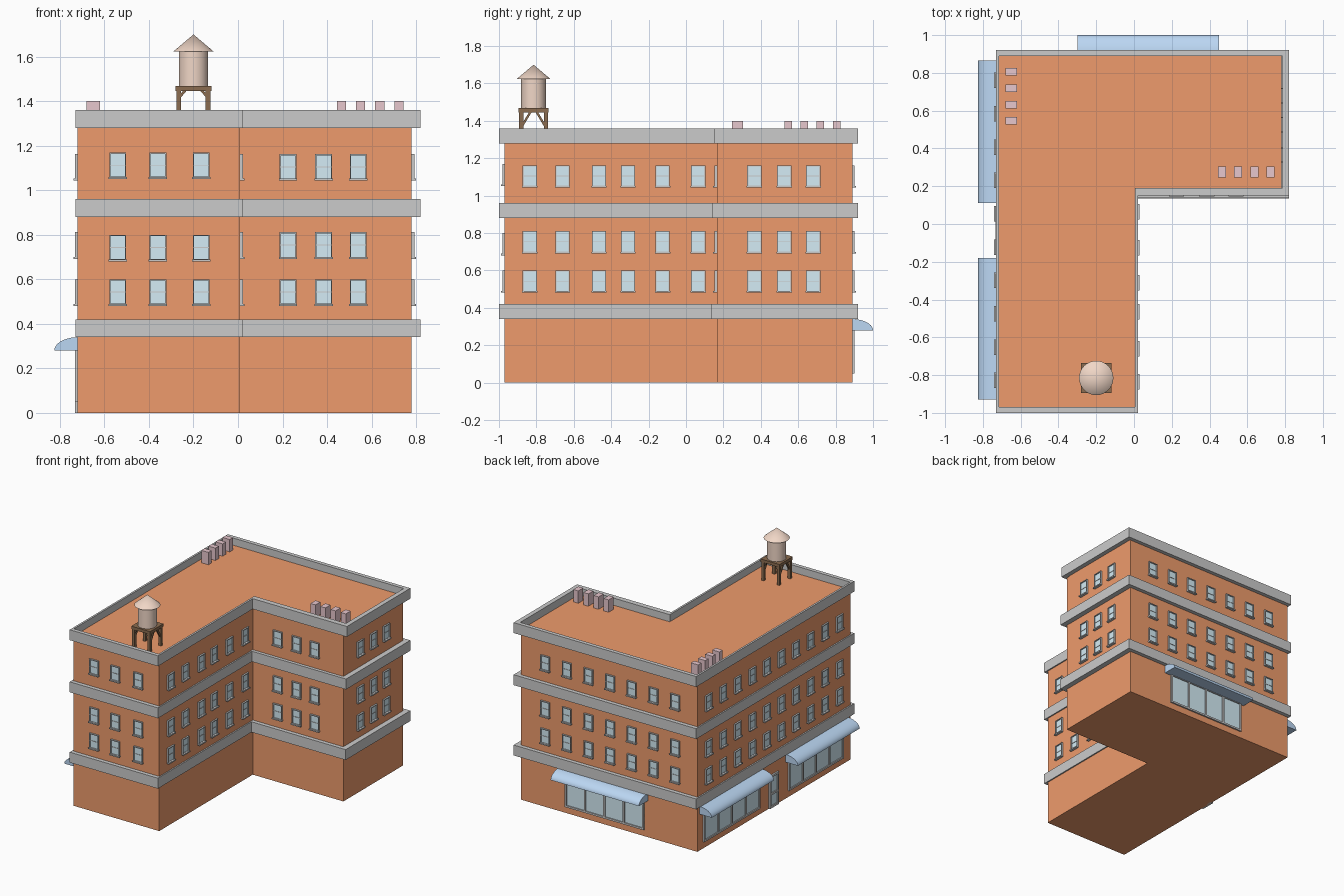
import bpy, bmesh, math
from mathutils import Vector, Matrix

if "Cube" in bpy.data.objects:
    bpy.data.objects.remove(bpy.data.objects["Cube"])


def mat(name, rgb):
    m = bpy.data.materials.new(name)
    m.diffuse_color = (*rgb, 1)
    m.use_nodes = True
    m.node_tree.nodes["Principled BSDF"].inputs["Base Color"].default_value = m.diffuse_color
    return m


BRICK = mat("brick", (0.86, 0.33, 0.15))
GLASS = mat("glass", (0.66, 0.84, 0.92))
BLUE = mat("awning_blue", (0.50, 0.68, 0.90))
PINK = mat("chimney_pink", (0.80, 0.57, 0.61))
WOOD = mat("dark_wood", (0.26, 0.15, 0.08))
TAN = mat("tank_tan", (0.88, 0.68, 0.57))


def finish(bm, name, material=None):
    bmesh.ops.recalc_face_normals(bm, faces=bm.faces[:])
    me = bpy.data.meshes.new(name)
    bm.to_mesh(me)
    bm.free()
    ob = bpy.data.objects.new(name, me)
    bpy.context.collection.objects.link(ob)
    if material:
        me.materials.append(material)
    return ob


def box(bm, a, b):
    a, b = Vector(a), Vector(b)
    size = [abs(q - p) for p, q in zip(a, b)]
    m = Matrix.Translation((a + b) / 2) @ Matrix.Diagonal((*size, 1))
    bmesh.ops.create_cube(bm, size=1, matrix=m)


def beam(bm, a, b, t):
    a, b = Vector(a), Vector(b)
    d = b - a
    m = (Matrix.Translation((a + b) / 2) @ d.to_track_quat('Z', 'Y').to_matrix().to_4x4()
         @ Matrix.Diagonal((t, t, d.length, 1)))
    bmesh.ops.create_cube(bm, size=1, matrix=m)


def ell(x0, x1, y0, y1, nx, ny):
    """L-shaped outline with its inner corner at nx, ny."""
    return [(x0, y0), (nx, y0), (nx, ny), (x1, ny), (x1, y1), (x0, y1)]


def prism(name, outline, z0, z1, material=None):
    bm = bmesh.new()
    f = bm.faces.new([bm.verts.new((x, y, z0)) for x, y in outline])
    r = bmesh.ops.extrude_face_region(bm, geom=[f])
    bmesh.ops.translate(bm, vec=(0, 0, z1 - z0),
                        verts=[v for v in r["geom"] if isinstance(v, bmesh.types.BMVert)])
    return finish(bm, name, material)


# Brick body and stone bands
prism("brick_walls", ell(-0.72, 0.78, -0.97, 0.89, 0.01, 0.165), 0, 1.305, BRICK)
prism("lower_band", ell(-0.73, 0.82, -1.0, 0.92, 0.02, 0.135), 0.34, 0.42)
prism("middle_band", ell(-0.73, 0.82, -1.0, 0.92, 0.02, 0.14), 0.88, 0.96)

# Parapet: ring between two L outlines
bm = bmesh.new()
outer = ell(-0.73, 0.82, -1.0, 0.92, 0.02, 0.15)
inner = ell(-0.715, 0.785, -0.97, 0.89, 0.005, 0.19)
rings = [[bm.verts.new((x, y, z)) for x, y in o]
         for o, z in ((outer, 1.28), (outer, 1.36), (inner, 1.36), (inner, 1.28))]
for k in range(4):
    p, q = rings[k], rings[(k + 1) % 4]
    for i in range(6):
        j = (i + 1) % 6
        bm.faces.new((p[i], p[j], q[j], q[i]))
finish(bm, "parapet")

# Walls map (along, outward, height) to world space
front = lambda y0: lambda u, n, z: (u, y0 - n, z)
back = lambda y0: lambda u, n, z: (u, y0 + n, z)
right = lambda x0: lambda u, n, z: (x0 + n, u, z)
left = lambda x0: lambda u, n, z: (x0 - n, u, z)


def glazing(fr, gl, W, u0, u1, z0, z1, t, panes=1, depth=0.012):
    """Frame with upright dividers around a glass sheet."""
    box(gl, W(u0, -0.01, z0), W(u1, 0.004, z1))
    for k in range(panes + 1):
        u = u0 + (u1 - u0 - t) * k / panes
        box(fr, W(u, -0.01, z0), W(u + t, depth, z1))
    for z in (z0, z1 - t):
        box(fr, W(u0, -0.01, z), W(u1, depth, z + t))


def windows(name, W, centres, rows):
    fr, gl = bmesh.new(), bmesh.new()
    for c in centres:
        for z0, z1 in rows:
            glazing(fr, gl, W, c - 0.038, c + 0.038, z0, z1, 0.006)
            zm = (z0 + z1) / 2
            box(fr, W(c - 0.036, -0.01, zm - 0.002), W(c + 0.036, 0.007, zm + 0.002))
            box(fr, W(c - 0.041, -0.01, z0 - 0.004), W(c + 0.041, 0.02, z0 + 0.005))
    finish(fr, name + "_window_frames")
    finish(gl, name + "_window_glass", GLASS)


ROWS = [(0.485, 0.6), (0.695, 0.812), (1.048, 1.162)]
windows("front", front(-0.97), (-0.54, -0.36, -0.165), [(0.485, 0.6), (0.685, 0.8), (1.055, 1.17)])
windows("wing_front", front(0.165), (0.225, 0.385, 0.54), ROWS)
windows("inner_right", right(0.01), (-0.835, -0.66, -0.465, -0.31, -0.125, 0.065), ROWS)
windows("wing_right", right(0.78), (0.365, 0.525, 0.68), ROWS)
windows("back", back(0.89), [0.57 - 0.184 * i for i in range(7)], ROWS)
windows("left", left(-0.72), [0.76 - 0.1765 * i for i in range(10)], ROWS)

# Shop windows and door
fr, gl = bmesh.new(), bmesh.new()
glazing(fr, gl, back(0.89), -0.27, 0.40, 0.05, 0.29, 0.014, 4)
glazing(fr, gl, left(-0.72), 0.14, 0.82, 0.05, 0.29, 0.014, 4)
glazing(fr, gl, left(-0.72), -0.87, -0.21, 0.05, 0.29, 0.014, 4)
glazing(fr, gl, left(-0.72), -0.085, 0.025, 0.0, 0.25, 0.016)
box(fr, left(-0.72)(-0.085, -0.01, 0.1), left(-0.72)(0.025, 0.012, 0.115))
finish(fr, "shop_frames")
finish(gl, "shop_glass", GLASS)


# Awnings: quarter-round profile swept along the wall
def awning(name, W, u0, u1, reach):
    bm = bmesh.new()
    prof = [(-0.01, 0.28)] + [(reach * math.sin(a), 0.28 + 0.06 * math.cos(a))
                              for a in [math.pi / 2 * (1 - i / 10) for i in range(11)]] + [(-0.01, 0.34)]
    A, B = [[bm.verts.new(W(u, n, z)) for n, z in prof] for u in (u0, u1)]
    bm.faces.new(A)
    bm.faces.new(B)
    for i in range(len(prof)):
        j = (i + 1) % len(prof)
        bm.faces.new((A[i], A[j], B[j], B[i]))
    smooth(finish(bm, name, BLUE))


def smooth(ob):
    bpy.ops.object.select_all(action='DESELECT')
    bpy.context.view_layer.objects.active = ob
    ob.select_set(True)
    bpy.ops.object.shade_smooth_by_angle(angle=math.radians(35))


awning("back_awning", back(0.89), -0.30, 0.45, 0.11)
awning("left_awning_rear", left(-0.72), 0.11, 0.865, 0.105)
awning("left_awning_front", left(-0.72), -0.93, -0.18, 0.105)

# Chimneys
bm = bmesh.new()
for y in (0.805, 0.718, 0.632, 0.546):
    box(bm, (-0.68, y - 0.02, 1.30), (-0.62, y + 0.02, 1.40))
for x in (0.465, 0.55, 0.637, 0.723):
    box(bm, (x - 0.021, 0.245, 1.30), (x + 0.021, 0.305, 1.40))
finish(bm, "chimneys", PINK)

# Water tower stand: platform, legs and braces
cx, cy = -0.2, -0.815
bm = bmesh.new()
box(bm, (cx - 0.08, cy - 0.08, 1.445), (cx + 0.08, cy + 0.08, 1.468))
for sx in (-1, 1):
    for sy in (-1, 1):
        x, y = cx + sx * 0.066, cy + sy * 0.066
        box(bm, (x - 0.011, y - 0.011, 1.30), (x + 0.011, y + 0.011, 1.45))
        beam(bm, (x, y, 1.365), (x, cy + sy * 0.015, 1.45), 0.012)
        beam(bm, (x, y, 1.415), (x - sx * 0.03, y, 1.45), 0.012)
finish(bm, "tank_stand", WOOD)

# Water tank and conical roof
bm = bmesh.new()
bmesh.ops.create_cone(bm, cap_ends=True, segments=32, radius1=0.066, radius2=0.066, depth=0.16,
                      matrix=Matrix.Translation((cx, cy, 1.547)))
smooth(finish(bm, "water_tank", TAN))
bm = bmesh.new()
bmesh.ops.create_cone(bm, cap_ends=True, segments=32, radius1=0.091, radius2=0, depth=0.077,
                      matrix=Matrix.Translation((cx, cy, 1.6615)))
smooth(finish(bm, "tank_roof", TAN))
